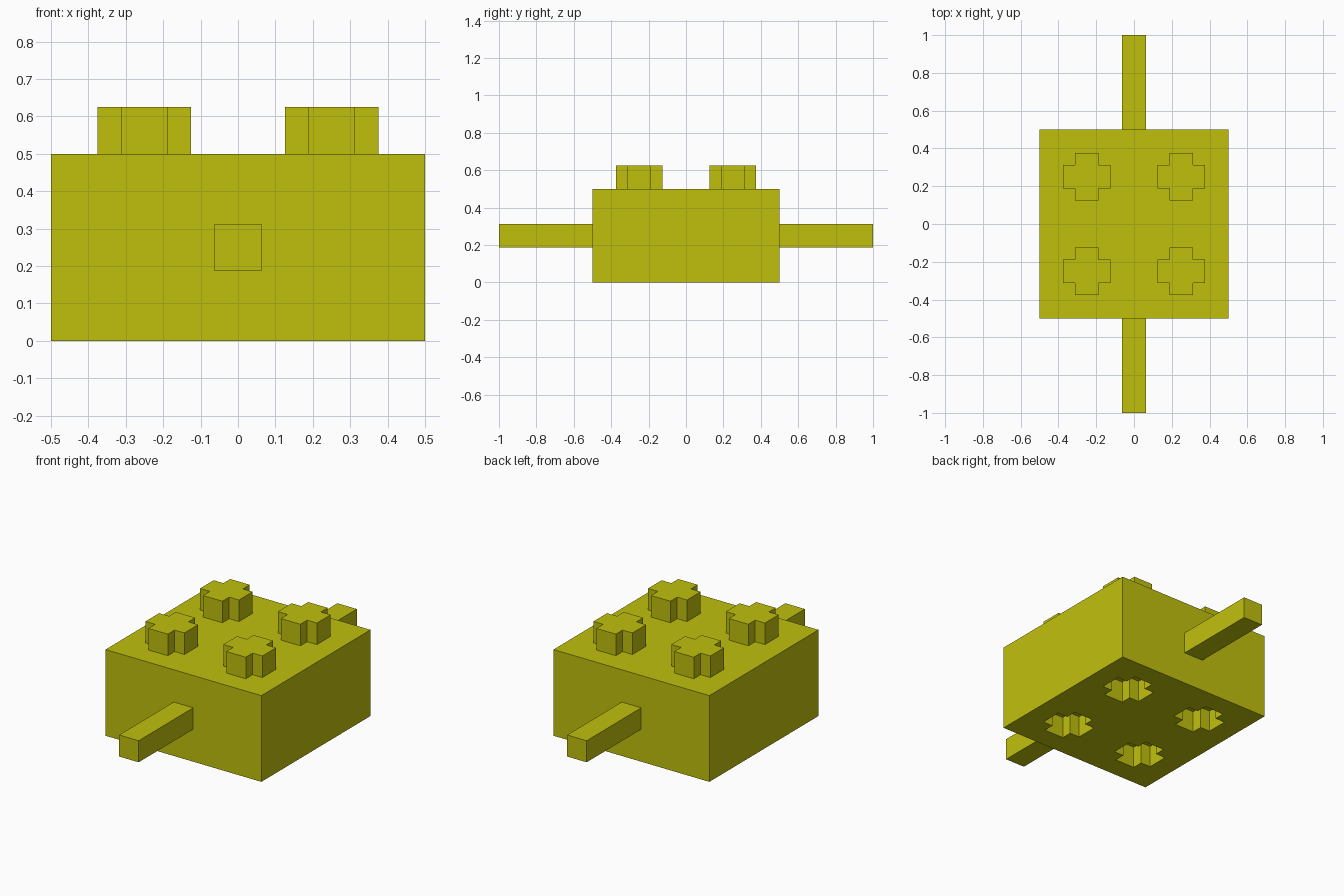
import bpy, bmesh

if "Cube" in bpy.data.objects:
    bpy.data.objects.remove(bpy.data.objects["Cube"], do_unlink=True)

# Single flat colour
COLOR = (0.527, 0.527, 0.004, 1.0)
mat = bpy.data.materials.new("mustard yellow")
mat.use_nodes = True
mat.diffuse_color = COLOR
bsdf = next(n for n in mat.node_tree.nodes if n.type == 'BSDF_PRINCIPLED')
bsdf.inputs["Base Color"].default_value = COLOR

HALF = 0.5          # half width of the body, also its height
ARM = 0.0625        # half width of a cross arm and of the rods
SPAN = 0.125        # half span of a cross
STUD = 0.125        # stud height and socket depth
CENTRES = [(x, y) for x in (-0.25, 0.25) for y in (-0.25, 0.25)]

BOX = lambda rx, ry: [(-rx, -ry), (rx, -ry), (rx, ry), (-rx, ry)]
# One quarter of the cross outline, turned four times
CROSS = []
for c, s in ((1, 0), (0, 1), (-1, 0), (0, -1)):
    for x, y in ((SPAN, -ARM), (SPAN, ARM), (ARM, ARM)):
        CROSS.append((c * x - s * y, s * x + c * y))


def prism(name, outline, z0, z1, centres=((0, 0),)):
    """Extrude an outline from z0 to z1 at each centre."""
    bm = bmesh.new()
    for cx, cy in centres:
        face = bm.faces.new([bm.verts.new((cx + x, cy + y, z0)) for x, y in outline])
        top = bmesh.ops.extrude_face_region(bm, geom=[face], use_keep_orig=True)["geom"]
        verts = [v for v in top if isinstance(v, bmesh.types.BMVert)]
        bmesh.ops.translate(bm, verts=verts, vec=(0, 0, z1 - z0))
    bmesh.ops.recalc_face_normals(bm, faces=bm.faces)
    mesh = bpy.data.meshes.new(name)
    bm.to_mesh(mesh)
    bm.free()
    mesh.materials.append(mat)
    obj = bpy.data.objects.new(name, mesh)
    bpy.context.collection.objects.link(obj)
    return obj


# Body with four cross-shaped sockets in its underside
body = prism("body", BOX(HALF, HALF), 0, HALF)
cutter = prism("socket_cutter", CROSS, -0.1, STUD, CENTRES)
cutter.hide_render = True
mod = body.modifiers.new("sockets", 'BOOLEAN')
mod.operation = 'DIFFERENCE'
mod.solver = 'EXACT'
mod.object = cutter
bpy.context.view_layer.objects.active = body
bpy.ops.object.modifier_apply(modifier=mod.name)
bpy.data.objects.remove(cutter, do_unlink=True)

# Cross-shaped studs on top
for cx, cy in CENTRES:
    name = ("front" if cy < 0 else "back") + ("_left" if cx > 0 else "_right") + "_stud"
    prism(name, CROSS, HALF, HALF + STUD, [(cx, cy)])

# Square rods at the front and back
for name, cy in (("front_rod", -0.75), ("back_rod", 0.75)):
    prism(name, BOX(ARM, 0.25), 0.25 - ARM, 0.25 + ARM, [(0, cy)])
